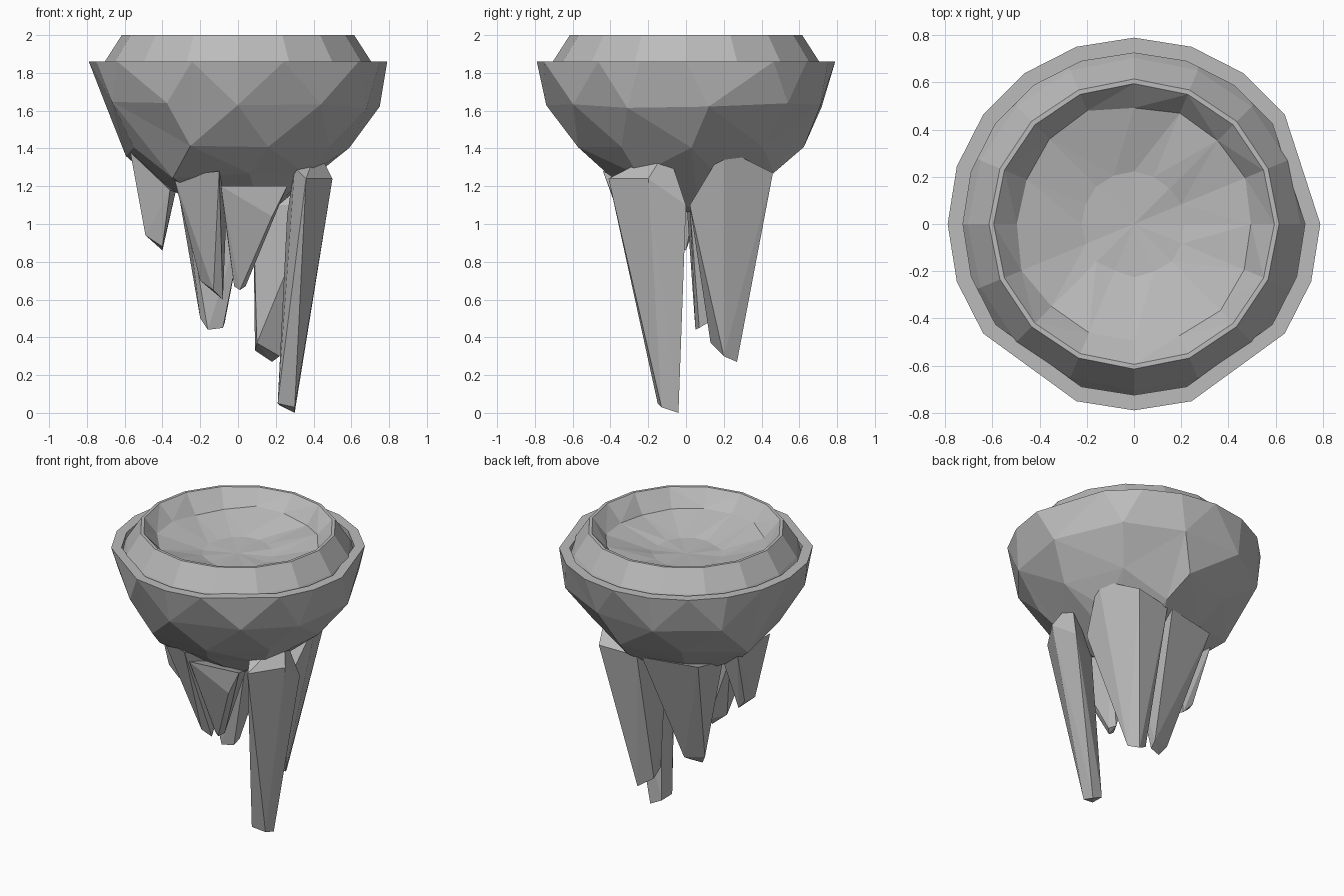
import bpy, bmesh, math, random
from mathutils import Vector

random.seed(4)
if "Cube" in bpy.data.objects:
    bpy.data.objects.remove(bpy.data.objects["Cube"])

stone = bpy.data.materials.new("grey stone")
stone.use_nodes = True
GREY = (0.5, 0.5, 0.5, 1)
stone.diffuse_color = GREY
stone.node_tree.nodes["Principled BSDF"].inputs["Base Color"].default_value = GREY


def finish(bm, name):
    mesh = bpy.data.meshes.new(name)
    bm.to_mesh(mesh)
    bm.free()
    mesh.materials.append(stone)
    obj = bpy.data.objects.new(name, mesh)
    bpy.context.collection.objects.link(obj)
    return obj


def ring(radius, z, count, turn=0.0, wobble=0.0, skip=()):
    pts = []
    for i in range(count):
        if i in skip:
            continue
        a = math.tau * (i + turn) / count
        r = radius + random.uniform(-wobble, wobble)
        pts.append(Vector((r * math.cos(a), r * math.sin(a), z + random.uniform(-wobble, wobble))))
    return pts


def hull(points):
    bm = bmesh.new()
    for p in points:
        bm.verts.new(p)
    res = bmesh.ops.convex_hull(bm, input=bm.verts)
    loose = [v for v in bm.verts if not v.link_faces]
    bmesh.ops.delete(bm, geom=loose, context='VERTS')
    bmesh.ops.recalc_face_normals(bm, faces=bm.faces)
    return bm


def loft(loops, name, cap=None):
    bm = bmesh.new()
    rows = [[bm.verts.new(p) for p in loop] for loop in loops]
    for a, b in zip(rows, rows[1:]):
        n = len(a)
        for i in range(n):
            j = (i + 1) % n
            bm.faces.new((a[i], a[j], b[j], b[i]))
    if cap:
        tip = bm.verts.new(cap)
        last = rows[-1]
        for i in range(len(last)):
            bm.faces.new((last[i], last[(i + 1) % len(last)], tip))
    bmesh.ops.triangulate(bm, faces=bm.faces)
    return finish(bm, name)


# Rocky bowl: chipped rim polygon, then rougher rings towards the underside
MISSING = (1, 17, 13)
edge = ring(0.79, 1.86, 20, skip=MISSING)
body = edge + ring(0.745, 1.64, 11, 0.3, 0.02) + ring(0.61, 1.40, 9, 0.1, 0.025)
body += ring(0.44, 1.22, 7, 0.4, 0.03) + ring(0.2, 1.09, 5, 0.2, 0.02)
bm = hull(body)
top = [f for f in bm.faces if f.normal.z > 0.99]
bmesh.ops.delete(bm, geom=top, context='FACES')
for v in bm.verts:
    if v.co.z < 1.8:
        v.co += Vector([random.uniform(-0.025, 0.025) for _ in range(3)])
finish(bm, "rock_bowl")

# Flat rim with its inner wall
inner = [Vector((p.x, p.y, 0)).normalized() * 0.725 for p in edge]
loft([edge, [p + Vector((0, 0, 1.86)) for p in inner],
      [p + Vector((0, 0, 1.79)) for p in inner]], "bowl_rim")

# Raised inner collar and shallow dish
N = 16
loft([ring(0.74, 1.79, N), ring(0.705, 1.86, N), ring(0.615, 2.0, N), ring(0.595, 2.0, N),
      ring(0.505, 1.89, N, 0, 0.015), ring(0.22, 1.82, N, 0, 0.008)],
     "inner_dish", (0, 0, 1.815))


# Stalactites: faceted spikes given by root corners and tip corners
def spike(name, root, tip):
    finish(hull([Vector(p) for p in root + tip]), name)


spike("front_left_long_spike",
      [(.36, -.41, 1.24), (.5, -.2, 1.24), (.47, 0, 1.1), (.26, -.1, 1.05), (.3, -.3, 1.3), (.42, -.1, 1.4)],
      [(.21, -.15, .05), (.3, -.13, .03), (.3, -.04, 0), (.22, -.05, .04)])
spike("back_left_spike",
      [(.46, .2, 1.4), (.34, .46, 1.27), (.4, .02, 1.1), (.08, .1, 1.1), (.08, .42, 1.25)],
      [(.1, .13, .37), (.09, .22, .33), (.18, .27, .27), (.22, .2, .3)])
spike("back_right_spike",
      [(-.33, .34, 1.25), (.04, .42, 1.25), (.05, .02, 1.1), (-.28, .0, 1.15)],
      [(-.2, .08, .5), (-.16, .05, .44), (-.08, .07, .45), (-.07, .12, .48)])
spike("front_right_spike",
      [(-.34, -.32, 1.25), (-.1, -.44, 1.28), (-.06, -.1, 1.1), (-.3, -.05, 1.15)],
      [(-.2, -.16, .7), (-.13, -.21, .65), (-.08, -.17, .6), (-.1, -.1, .66)])
spike("front_small_spike",
      [(-.09, -.4, 1.2), (.18, -.36, 1.04), (.26, -.36, 1.2), (.12, -.08, 1.08), (-.08, -.1, 1.1)],
      [(-.02, -.22, .67), (.01, -.23, .65), (.04, -.2, .67), (.01, -.16, .68)])
spike("right_short_spike",
      [(-.57, -.1, 1.38), (-.5, .16, 1.33), (-.33, .06, 1.17), (-.36, -.16, 1.18)],
      [(-.49, -.05, .94), (-.46, .02, .93), (-.4, 0, .86), (-.4, -.07, .88)])
